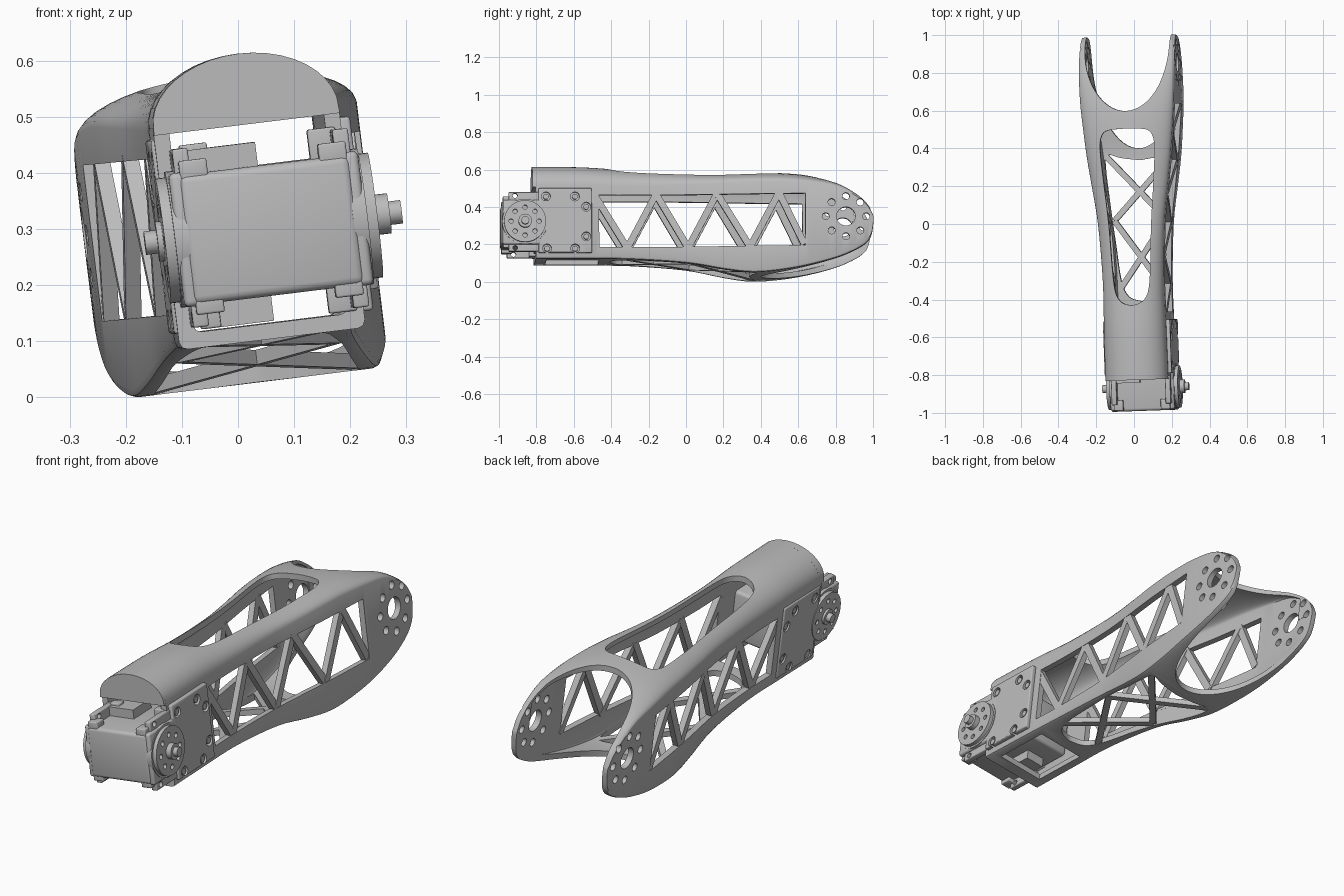
import bpy, bmesh, math
from math import sin, cos, pi, radians
from mathutils import Matrix, Vector

cube = bpy.data.objects.get("Cube")
if cube:
    bpy.data.objects.remove(cube)

grey = bpy.data.materials.new("light_grey")
grey.use_nodes = True
GREY = (0.5, 0.5, 0.5, 1)
grey.diffuse_color = GREY
grey.node_tree.nodes["Principled BSDF"].inputs["Base Color"].default_value = GREY

# The whole link rests rolled and slightly turned
PLACE = Matrix.Translation((.01, 0, 0.3)) @ Matrix.Rotation(radians(2), 4, 'Z') @ Matrix.Rotation(radians(-7), 4, 'Y')


def make(name, bm, bevel=0):
    bmesh.ops.recalc_face_normals(bm, faces=bm.faces)
    if bevel:
        bmesh.ops.bevel(bm, geom=bm.edges[:], offset=bevel, segments=3, affect='EDGES', profile=0.5)
    me = bpy.data.meshes.new(name)
    bm.to_mesh(me)
    bm.free()
    me.materials.append(grey)
    ob = bpy.data.objects.new(name, me)
    bpy.context.collection.objects.link(ob)
    return ob


def box(name, x, y, z, bevel=0):
    bm = bmesh.new()
    bmesh.ops.create_cube(bm, size=1)
    size = [r[1] - r[0] for r in (x, y, z)]
    mid = [(r[1] + r[0]) / 2 for r in (x, y, z)]
    bm.transform(Matrix.Translation(mid) @ Matrix.Diagonal((*size, 1)))
    return make(name, bm, bevel)


def disc(name, x, y, z, r, n=32):
    """Cylinder lying along x."""
    bm = bmesh.new()
    bmesh.ops.create_cone(bm, cap_ends=True, segments=n, radius1=r, radius2=r, depth=x[1] - x[0])
    bm.transform(Matrix.Translation(((x[0] + x[1]) / 2, y, z)) @ Matrix.Rotation(pi / 2, 4, 'Y'))
    return make(name, bm)


def loft(name, rings):
    bm = bmesh.new()
    vs = [[bm.verts.new(p) for p in ring] for ring in rings]
    n = len(vs[0])
    for a, b in zip(vs, vs[1:]):
        for i in range(n):
            bm.faces.new((a[i], a[(i + 1) % n], b[(i + 1) % n], b[i]))
    bm.faces.new(vs[0])
    bm.faces.new(vs[-1])
    return make(name, bm)


def prism(name, outline, z0, z1):
    return loft(name, [[(x, y, z) for x, y in outline] for z in (z0, z1)])


def bar(name, p, q, up, width, thick):
    """Flat strut from p to q; up is the direction of its thickness."""
    p, q = Vector(p), Vector(q)
    d = (q - p).normalized()
    side = d.cross(Vector(up)).normalized()
    nor = side.cross(d)
    c = [side * sx * width / 2 + nor * sz * thick / 2 for sx, sz in ((-1, -1), (1, -1), (1, 1), (-1, 1))]
    return loft(name, [[e + o for o in c] for e in (p, q)])


def cut(ob, cutters):
    for c in cutters:
        m = ob.modifiers.new("cut", 'BOOLEAN')
        m.operation, m.solver, m.object = 'DIFFERENCE', 'EXACT', c
    dg = bpy.context.evaluated_depsgraph_get()
    old = ob.data
    new = bpy.data.meshes.new_from_object(ob.evaluated_get(dg))
    ob.modifiers.clear()
    ob.data = new
    bpy.data.meshes.remove(old)
    for c in cutters:
        bpy.data.objects.remove(c)


def spline(pts, n):
    """Smooth curve through points."""
    out = []
    for i in range(len(pts) - 1):
        p = [Vector(pts[max(0, min(len(pts) - 1, i + k))]) for k in (-1, 0, 1, 2)]
        for j in range(n):
            t = j / n
            out.append(p[1] + 0.5 * t * ((p[2] - p[0]) + t * ((2 * p[0] - 5 * p[1] + 4 * p[2] - p[3])
                       + t * (3 * (p[1] - p[2]) + p[3] - p[0]))))
    return out + [Vector(pts[-1])]


# Shell stations: y, half width, bottom, wall top, crest
STATIONS = spline([Vector(s) for s in (
    (-.81, .167, -.197, .20, .315), (-.55, .165, -.197, .20, .312), (-.3, .163, -.2, .195, .295),
    (0, .177, -.222, .2, .28), (.2, .202, -.258, .205, .275), (.35, .222, -.276, .21, .278),
    (.5, .237, -.266, .21, .277), (.65, .25, -.24, .2, .262), (.8, .254, -.2, .18, .22),
    (.9, .254, -.158, .13, .165), (.96, .252, -.118, .08, .11), (.985, .25, -.075, .04, .06),
    (.995, .249, -.01, .02, .025))], 4)


def at(y):
    for s, e in zip(STATIONS, STATIONS[1:]):
        if s[0] <= y <= e[0]:
            return s.lerp(e, (y - s[0]) / (e[0] - s[0]))
    return STATIONS[-1]


def section(s, t=0):
    y, a, b, top, crest = s
    a, b, crest = a - t, b + t, crest - t
    k = min(0.014, (top - b) / 4)
    pts = [(a - k, b), (a - k / 3, b + k / 4), (a, b + k)]
    pts += [(a * cos(pi * i / 20), top + (crest - top) * sin(pi * i / 20)) for i in range(21)]
    pts += [(-a, b + k), (-a + k / 3, b + k / 4), (-a + k, b)]
    return [(x, y, z) for x, z in pts]


def u_notch(name, mid, ry, z0, z1):
    pts = [(.225 * cos(t), mid + ry * sin(t)) for t in [pi + pi * i / 32 for i in range(33)]]
    return prism(name, pts + [(.225, 1.2), (-.225, 1.2)], z0, z1)


def opening(name, half, z0, z1):
    half = spline([(x, y, 0) for x, y in half], 4)
    pts = [(p.x, p.y) for p in half] + [(-p.x, p.y) for p in half[-2:0:-1]]
    return prism(name, pts, z0, z1)


# Hollow shell with its openings
shell = loft("link_shell", [section(s) for s in STATIONS])
core = [section(s, .028) for s in STATIONS if s[0] < .9]
core[0] = [(x, -.9, z) for x, y, z in core[0]]
cutters = [
    loft("core", core),
    u_notch("top_notch", .95, .35, 0, .5),
    u_notch("bottom_notch", .85, .45, -.5, .01),
    opening("top_opening", ((0, -.43), (.05, -.415), (.085, -.365), (.1, -.25), (.113, 0), (.135, .25),
                            (.145, .4), (.135, .47), (.1, .5), (0, .507)), .16, .5),
    opening("floor_opening", ((0, -.41), (.07, -.385), (.11, -.3), (.135, -.1), (.16, .1),
                              (.182, .3), (.172, .37), (.1, .352), (0, .337)), -.5, -.15),
    box("side_windows", (-.5, .5), (-.47, .63), (-.135, .145)),
    box("floor_window", (-.12, .12), (-.75, -.47), (-.4, -.1)),
    disc("hub_hole", (-.5, .5), .847, .02, .05)]
for i in range(8):
    t = pi / 4 * i
    cutters.append(disc("bolt_hole", (-.5, .5), .847 + .108 * cos(t), .02 + .108 * sin(t), .019, 16))
cut(shell, cutters)

# Front cap closing the dome
first = STATIONS[0]
arch = [p for p in section(first) if p[2] >= first[3] - .001]
cap = [[(x, y, z - (.012 if z < first[3] + .01 else 0)) for x, _, z in arch] for y in (-.825, -.785)]
loft("front_cap", cap)

# Zigzag struts in both side walls
ZIG = [(-.485, .13), (-.32, -.14), (-.165, .15), (.005, -.14), (.16, .15), (.335, -.14), (.49, .15), (.625, -.13)]
for side, label in ((1, "left"), (-1, "right")):
    for (y0, z0), (y1, z1) in zip(ZIG, ZIG[1:]):
        ends = [(side * (at(y)[1] - .016), y, z) for y, z in ((y0, z0), (y1, z1))]
        bar(label + "_wall_strut", *ends, (1, 0, 0), .036, .028)

# Crossed struts in the floor
for y0, y1 in ((-.35, .02), (.02, .37)):
    for s in (1, -1):
        ends = [(s * k * (at(y)[1] - .04), y, at(y)[2] + .015) for k, y in ((-1, y0), (1, y1))]
        bar("floor_strut", *ends, (0, 0, 1), .03, .026)

# Bolted side panels, the left one standing prouder
BOLTS = [(-.755, .135), (-.6, .135), (-.54, .08), (-.54, -.08), (-.6, -.145), (-.75, -.145)]
for side, label, outer in ((1, "left", .185), (-1, "right", .173)):
    xs = sorted((side * .155, side * outer))
    panel = box(label + "_panel", xs, (-.795, -.51), (-.168, .18), .006)
    cut(panel, [disc("bore", (xs[0] - .1, xs[1] + .1), y, z, .024, 20) for y, z in BOLTS])
    for y, z in BOLTS:
        disc(label + "_bolt", sorted((side * .155, side * (outer - .004))), y, z, .015, 12)

# Servo body, mounting lugs and connectors
C = .015
box("servo_body", (C - .155, C + .155), (-.99, -.6), (-.12, .113), .015)
for sx in (1, -1):
    box("servo_cheek", sorted((C + sx * .14, C + sx * .17)), (-.985, -.74), (-.122, .118), .01)
    for sz in (1, -1):
        z = lambda a, b: sorted((sz * a, sz * b))
        x = lambda a, b: sorted((C + sx * a, C + sx * b))
        box("servo_lug", x(.1, .15), (-.985, -.93), z(.1, .138), .004)
        lug = box("servo_flange", x(.13, .158), (-.955, -.79), z(.1, .16), .004)
        cut(lug, [disc("bore", (-.5, .5), -.92, sz * .141, .013, 12)])
        box("servo_bracket", x(.09, .14), (-.82, -.78), z(.1, .165), .004)
box("upper_connector", (-.125, .01), (-.84, -.7), (.1, .155))
box("lower_connector", (-.09, .005), (-.84, -.7), (-.165, -.1))

# Output horn and idler horn with drive shafts
for side, label, base, stub in ((1, "output", .182, .253), (-1, "idler", .152, .208)):
    span = lambda a, b: sorted((side * a, side * b))
    horn = disc(label + "_horn", span(base - .01, base + .024), -.868, 0, .112, 48)
    cut(horn, [disc("bore", span(0, .5), -.868 + .075 * cos(pi / 4 * i),
                    .075 * sin(pi / 4 * i), .012, 12) for i in range(8)])
    disc(label + "_rim", span(base - .02, base + .006), -.868, 0, .122, 48)
    disc(label + "_hub", span(base, stub - .022), -.868, 0, .036)
    disc(label + "_shaft", span(base, stub), -.868, 0, .021)

# Place everything and shade
for ob in bpy.context.collection.objects:
    if ob.type == 'MESH' and ob.data.materials and ob.data.materials[0] == grey:
        ob.data.transform(PLACE)
        bpy.ops.object.select_all(action='DESELECT')
        ob.select_set(True)
        bpy.context.view_layer.objects.active = ob
        bpy.ops.object.shade_smooth_by_angle(angle=radians(32))
